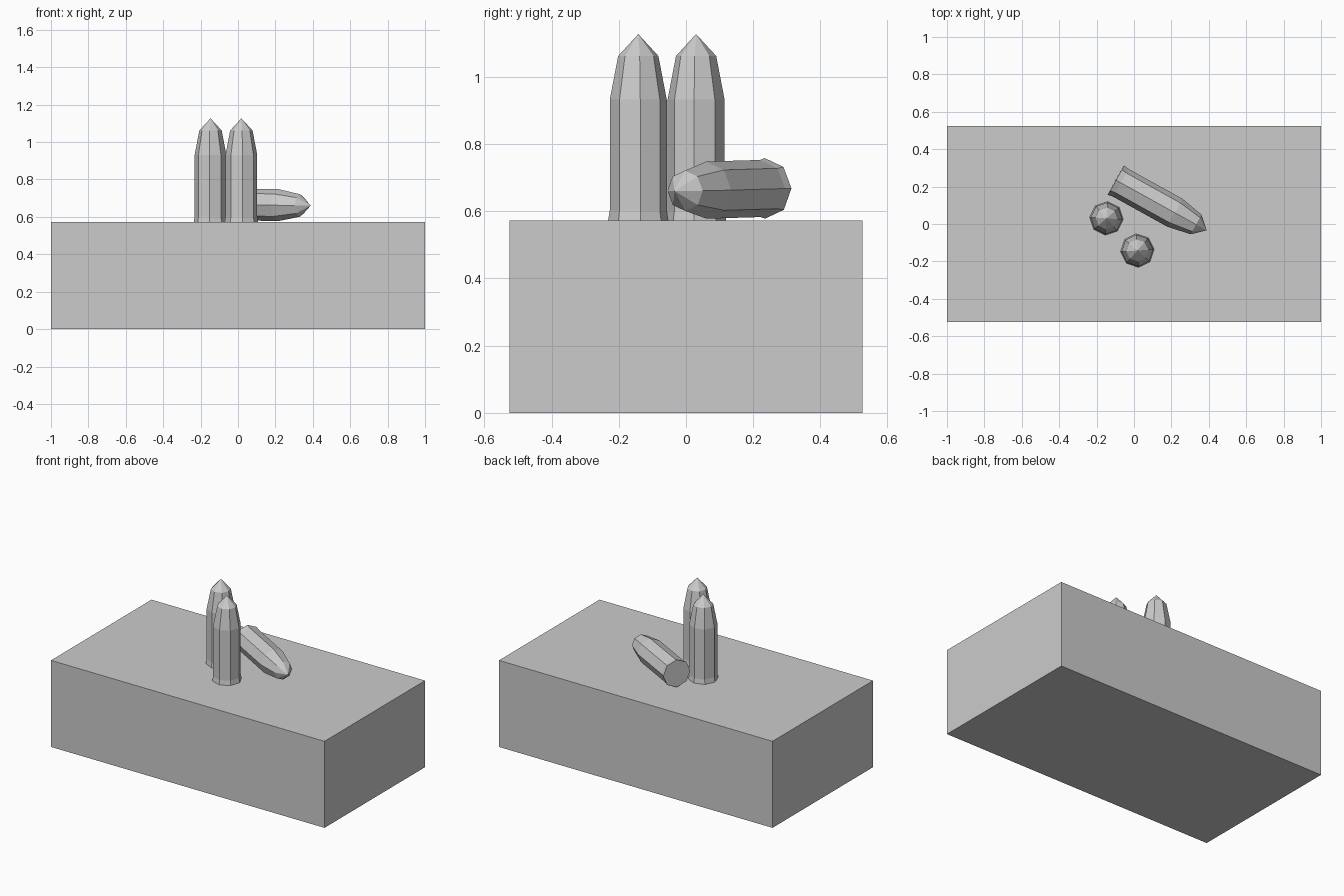
import bpy
import bmesh
from math import cos, sin, tau, radians
from mathutils import Vector, Matrix

default = bpy.data.objects.get("Cube")
if default:
    bpy.data.objects.remove(default, do_unlink=True)

# One flat grey for everything
grey = bpy.data.materials.new("plain grey")
grey.use_nodes = True
colour = (0.6, 0.6, 0.6, 1.0)
grey.diffuse_color = colour
grey.node_tree.nodes["Principled BSDF"].inputs["Base Color"].default_value = colour

BLOCK_TOP = 0.572
SIDES = 8
# Radius and height of each ring, from the flared rim to the shoulder
RINGS = [(0.09, 0.0), (0.085, 0.03), (0.085, 0.36), (0.06, 0.49)]
TIP = 0.555


def add_object(name, bm):
    bmesh.ops.recalc_face_normals(bm, faces=bm.faces[:])
    mesh = bpy.data.meshes.new(name)
    bm.to_mesh(mesh)
    bm.free()
    mesh.materials.append(grey)
    obj = bpy.data.objects.new(name, mesh)
    bpy.context.collection.objects.link(obj)
    return obj


def add_cartridge(name, base, axis, roll=0.0):
    """Pointed eight-sided shell from its base centre along an axis."""
    bm = bmesh.new()
    loops = []
    for radius, height in RINGS:
        angles = [tau * i / SIDES + roll for i in range(SIDES)]
        loops.append([bm.verts.new((radius * cos(a), radius * sin(a), height))
                      for a in angles])
    tip = bm.verts.new((0, 0, TIP))
    bm.faces.new(loops[0])
    for i in range(SIDES):
        j = (i + 1) % SIDES
        for low, high in zip(loops, loops[1:]):
            bm.faces.new((low[i], low[j], high[j], high[i]))
        bm.faces.new((loops[-1][i], loops[-1][j], tip))
    obj = add_object(name, bm)
    turn = Vector(axis).to_track_quat("Z", "Y").to_matrix().to_4x4()
    obj.matrix_world = Matrix.Translation(base) @ turn
    return obj


# Block
bm = bmesh.new()
bmesh.ops.create_cube(bm, size=1)
bmesh.ops.scale(bm, vec=(2.0, 1.05, BLOCK_TOP), verts=bm.verts[:])
bmesh.ops.translate(bm, vec=(0, 0, BLOCK_TOP / 2), verts=bm.verts[:])
add_object("block", bm)

# Two standing shells and one lying on its side
add_cartridge("standing_shell_back", (-0.147, 0.03, BLOCK_TOP), (0, 0, 1), radians(-4))
add_cartridge("standing_shell_front", (0.018, -0.142, BLOCK_TOP), (0, 0, 1), radians(4))
add_cartridge("lying_shell", (-0.097, 0.235, 0.668), (0.487, -0.27, -0.008))
